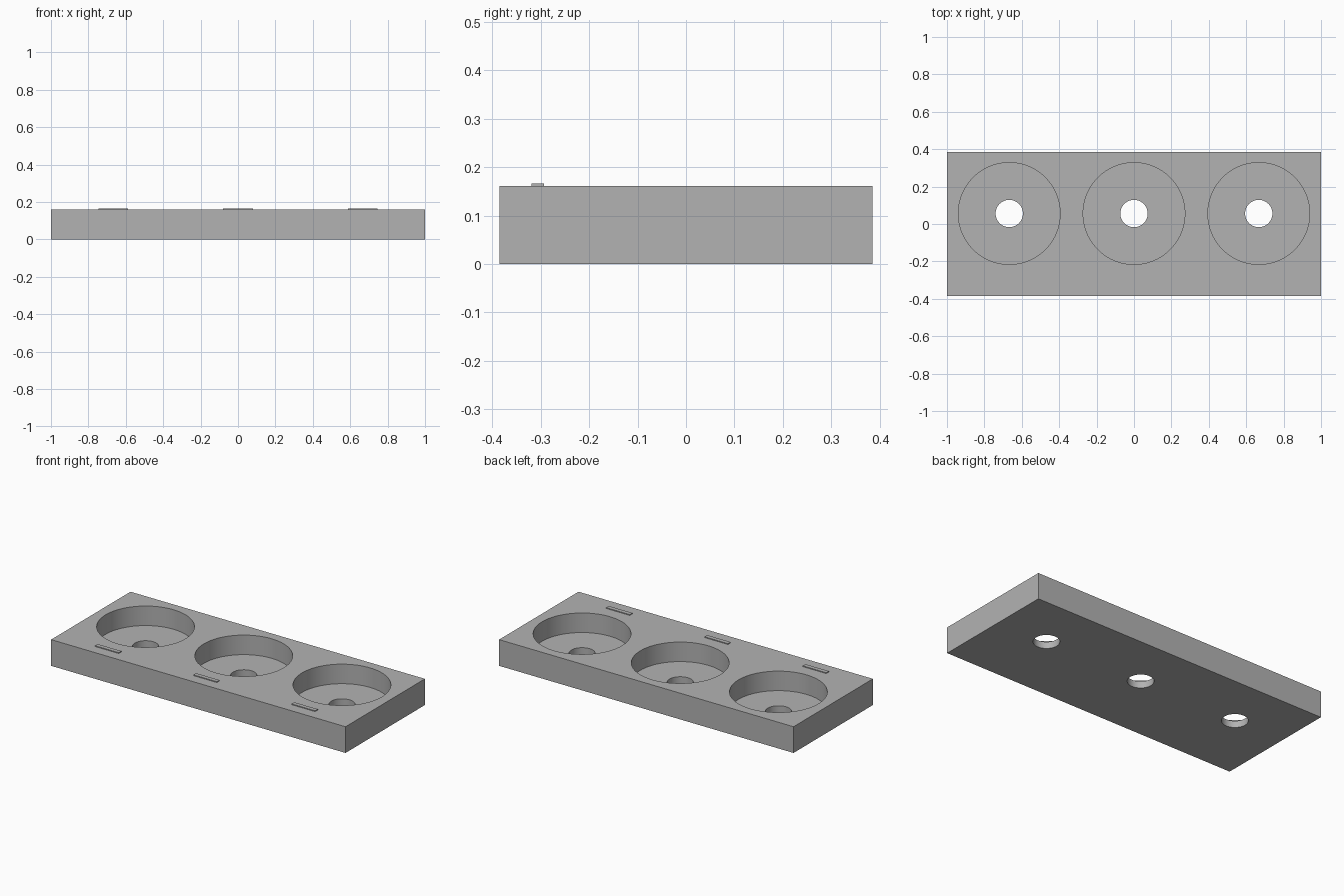
import bpy
import math

if "Cube" in bpy.data.objects:
    bpy.data.objects.remove(bpy.data.objects["Cube"], do_unlink=True)

LENGTH, DEPTH, HEIGHT = 2.0, 0.77, 0.161
FLOOR = 0.041                      # thickness left under each pocket
POCKET_R, HOLE_R = 0.272, 0.073
SPACING, POCKET_Y = 0.667, 0.056

grey = bpy.data.materials.new("plain_grey")
grey.use_nodes = True
colour = (0.45, 0.45, 0.45, 1)
grey.diffuse_color = colour
grey.node_tree.nodes["Principled BSDF"].inputs["Base Color"].default_value = colour


def box(name, size, centre):
    bpy.ops.mesh.primitive_cube_add(size=1, location=centre)
    ob = bpy.context.object
    ob.name = name
    ob.scale = size
    bpy.ops.object.transform_apply(location=False, rotation=False, scale=True)
    ob.data.materials.append(grey)
    return ob


def bore(target, radius, x, bottom, top):
    """Cut a vertical round hole into the target."""
    bpy.ops.mesh.primitive_cylinder_add(
        vertices=96, radius=radius, depth=top - bottom,
        location=(x, POCKET_Y, (top + bottom) / 2))
    cutter = bpy.context.object
    cutter.name = "bore_cutter"
    cutter.hide_render = True
    cutter.data.materials.append(grey)
    mod = target.modifiers.new("bore", 'BOOLEAN')
    mod.operation = 'DIFFERENCE'
    mod.solver = 'EXACT'
    mod.object = cutter
    bpy.context.view_layer.objects.active = target
    bpy.ops.object.modifier_apply(modifier=mod.name)
    bpy.data.objects.remove(cutter, do_unlink=True)


# Tray block with three round pockets, each with a through hole
tray = box("tray_block", (LENGTH, DEPTH, HEIGHT), (0, 0, HEIGHT / 2))
for i in (-1, 0, 1):
    bore(tray, POCKET_R, i * SPACING, FLOOR, HEIGHT + 0.1)
    bore(tray, HOLE_R, i * SPACING, -0.1, HEIGHT + 0.1)

# Smooth round walls, sharp rims
bpy.ops.object.select_all(action='DESELECT')
tray.select_set(True)
bpy.context.view_layer.objects.active = tray
bpy.ops.object.shade_smooth_by_angle(angle=math.radians(30))

# Thin raised label strips in front of the pockets, left blank
for side, i in (("right", -1), ("middle", 0), ("left", 1)):
    box(f"label_strip_{side}", (0.16, 0.026, 0.007),
        (i * SPACING, -0.306, HEIGHT + 0.0015))
